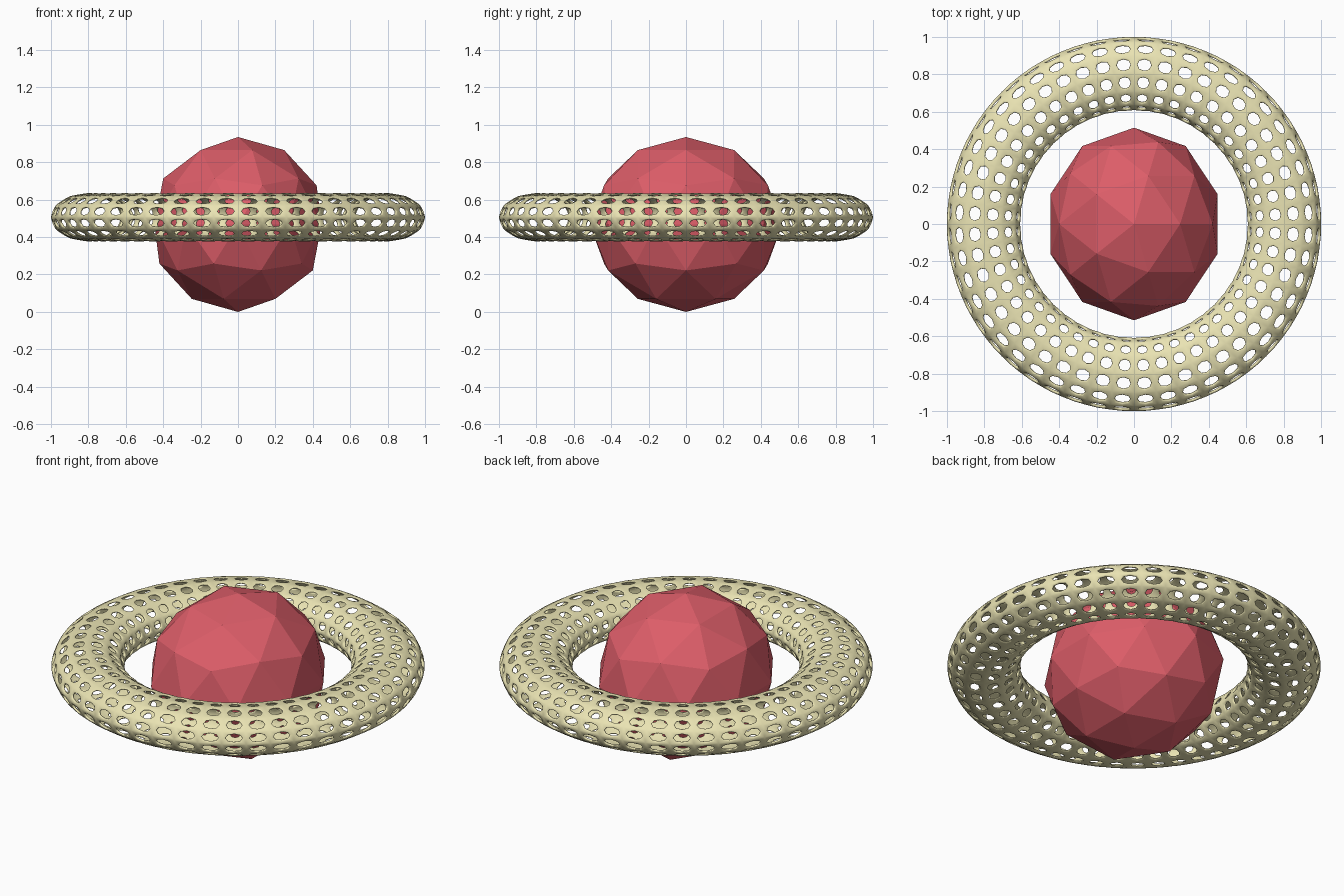
import bpy, bmesh

if "Cube" in bpy.data.objects:
    bpy.data.objects.remove(bpy.data.objects["Cube"])


def material(name, color):
    m = bpy.data.materials.new(name)
    m.diffuse_color = color
    m.use_nodes = True
    m.node_tree.nodes["Principled BSDF"].inputs["Base Color"].default_value = m.diffuse_color
    return m


# Low-poly planet ball, slightly stretched front to back
bpy.ops.mesh.primitive_ico_sphere_add(subdivisions=2, radius=1, location=(0, 0, 0.4675))
planet = bpy.context.object
planet.name = "planet"
planet.scale = (0.47, 0.515, 0.4675)
planet.data.materials.append(material("planet_red", (0.72, 0.11, 0.14, 1)))
bpy.ops.object.shade_flat()

# Ring: torus with a hole cut in every face
bpy.ops.mesh.primitive_torus_add(major_segments=48, minor_segments=12,
                                 major_radius=0.80, minor_radius=0.19)
ring = bpy.context.object
ring.name = "perforated_ring"
bm = bmesh.new()
bm.from_mesh(ring.data)
cells = list(bm.faces)
bmesh.ops.inset_individual(bm, faces=cells, thickness=0.016, use_even_offset=True)
bmesh.ops.delete(bm, geom=cells, context='FACES')
bm.to_mesh(ring.data)
bm.free()

# Thickness, then smoothing that rounds the holes to octagons
solid = ring.modifiers.new("thickness", 'SOLIDIFY')
solid.thickness = 0.016
solid.offset = 0
sub = ring.modifiers.new("round_holes", 'SUBSURF')
sub.levels = sub.render_levels = 1
bpy.ops.object.modifier_apply(modifier=solid.name)
bpy.ops.object.modifier_apply(modifier=sub.name)
bpy.ops.object.shade_smooth()

# Flatten the ring and fit it to its final size
bpy.context.view_layer.update()
size = ring.dimensions.copy()
ring.scale = (2 / size.x, 2 / size.y, 0.258 / size.z)
ring.location = (0, 0, 0.506)
ring.data.materials.append(material("ring_cream", (0.82, 0.77, 0.45, 1)))
